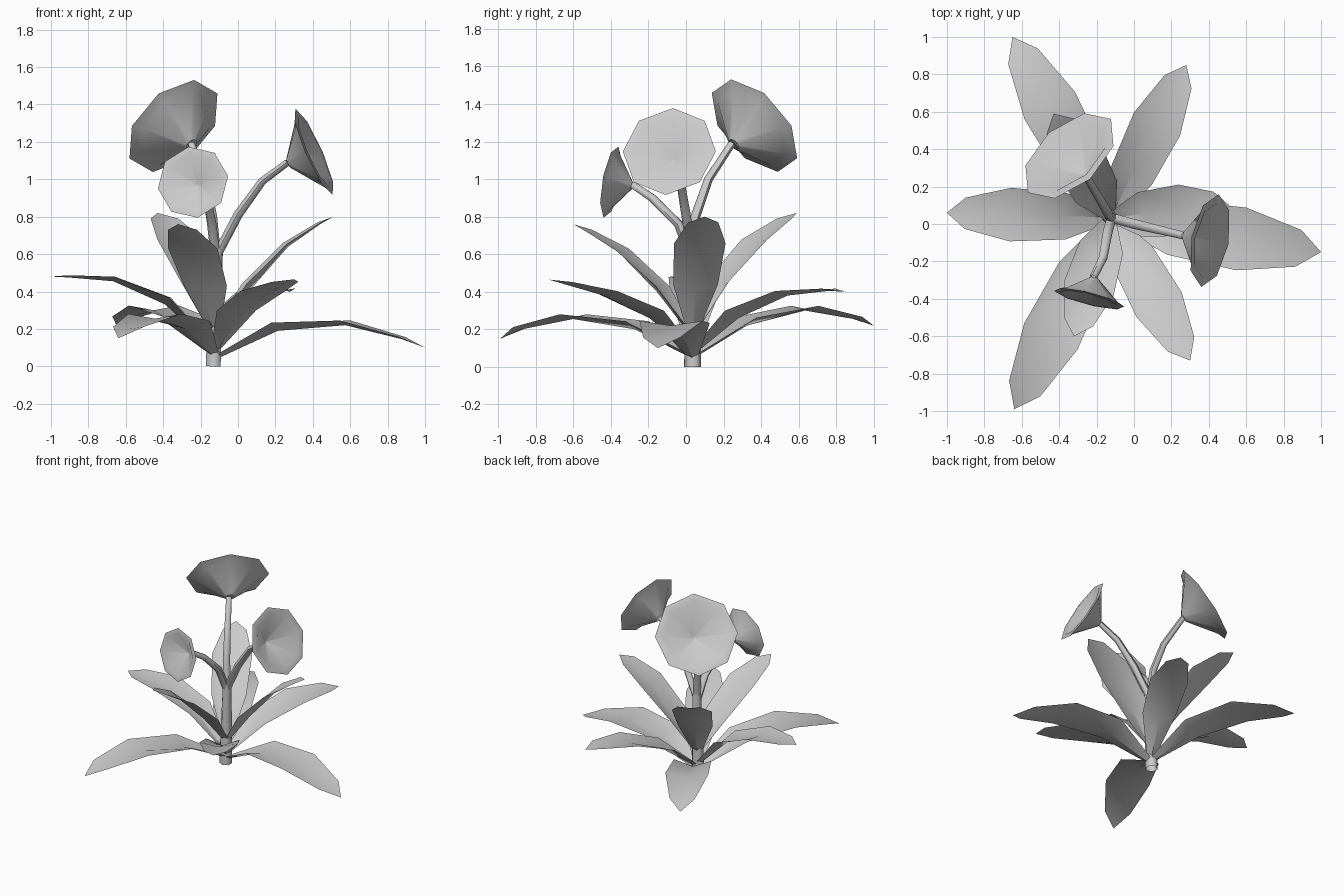
import bpy, bmesh, math
from mathutils import Vector

if "Cube" in bpy.data.objects:
    bpy.data.objects.remove(bpy.data.objects["Cube"])

ROOT = Vector((-0.125, 0.035, 0))


def finish(name, bm, angle=40):
    bmesh.ops.recalc_face_normals(bm, faces=bm.faces)
    me = bpy.data.meshes.new(name)
    bm.to_mesh(me)
    bm.free()
    ob = bpy.data.objects.new(name, me)
    bpy.context.collection.objects.link(ob)
    bpy.ops.object.select_all(action='DESELECT')
    bpy.context.view_layer.objects.active = ob
    ob.select_set(True)
    bpy.ops.object.shade_smooth_by_angle(angle=math.radians(angle))
    return ob


def loft(bm, rings):
    for a, b in zip(rings, rings[1:]):
        n = len(a)
        for i in range(n):
            j = (i + 1) % n
            bm.faces.new((a[i], a[j], b[j], b[i]))


def ring(bm, centre, axis, r, n, twist=0.0):
    q = Vector(axis).to_track_quat('Z', 'Y')
    return [bm.verts.new(Vector(centre) + q @ Vector((r * math.cos(t), r * math.sin(t), 0)))
            for t in (2 * math.pi * i / n + twist for i in range(n))]


def stem(name, pts, radii, n=6):
    bm = bmesh.new()
    pts = [Vector(p) for p in pts]
    rings = []
    for i, p in enumerate(pts):
        axis = pts[min(i + 1, len(pts) - 1)] - pts[max(i - 1, 0)]
        rings.append(ring(bm, p, axis, radii[i], n))
    loft(bm, rings)
    finish(name, bm, 60)


def flower(name, centre, axis, r, twist=0):
    # eight-sided trumpet: outer wall, rolled-back rim, inner cup
    bm = bmesh.new()
    axis = Vector(axis).normalized()
    prof = [(0.11, -0.63), (0.8, -0.11), (1.0, -0.03), (0.82, -0.02), (0.04, -0.55)]
    rings = [ring(bm, Vector(centre) + axis * h * r, axis, k * r, 8, math.radians(twist))
             for k, h in prof]
    loft(bm, rings)
    bm.faces.new(rings[-1])
    finish(name, bm, 50)


def leaf(name, tip, heights, width):
    # folded blade: centre spine with raised edges, blunt pointed tip
    bm = bmesh.new()
    out = Vector((tip[0], tip[1], 0)) - Vector((ROOT.x, ROOT.y, 0))
    side = Vector((-out.y, out.x, 0)).normalized()
    spine = [ROOT + out * s + Vector((0, 0, z))
             for s, z in zip((0.03, 0.3, 0.62, 0.89, 1.0), heights)]
    half = (0.24, 0.92, 1.06, 0.62)
    fold = (0.02, 0.045, 0.025, 0.012)
    rows = []
    for i in range(4):
        t = (spine[i + 1] - spine[max(i - 1, 0)]).normalized()
        up = t.cross(side)
        if up.z < 0:
            up = -up
        w = side * half[i] * width / 2
        rows.append([bm.verts.new(p) for p in
                     (spine[i] + w + up * fold[i], spine[i], spine[i] - w + up * fold[i])])
    for a, b in zip(rows, rows[1:]):
        for k in (0, 1):
            bm.faces.new((a[k], a[k + 1], b[k + 1], b[k]))
    end = bm.verts.new(spine[4])
    for k in (0, 1):
        bm.faces.new((rows[3][k], rows[3][k + 1], end))
    finish(name, bm, 35)


# Shared stalk and three branches
stem("main_stem", [(-0.132, 0.035, 0), (-0.125, 0.035, 0.3), (-0.115, 0.03, 0.64)],
     (0.045, 0.042, 0.034))
R = (0.026, 0.026, 0.023, 0.02)
stem("stem_back", [(-0.115, 0.03, 0.58), (-0.135, 0.05, 0.8), (-0.175, 0.12, 1.0),
                   (-0.25, 0.245, 1.19)], R)
stem("stem_right", [(-0.11, 0.03, 0.6), (0.0, 0.0, 0.81), (0.13, -0.03, 0.99),
                    (0.265, -0.062, 1.09)], R)
stem("stem_front", [(-0.12, 0.03, 0.58), (-0.14, -0.04, 0.76), (-0.165, -0.18, 0.9),
                    (-0.217, -0.285, 0.97)], R)

# Blooms
flower("flower_back", (-0.35, 0.37, 1.29), (-0.55, 0.62, 0.56), 0.297)
flower("flower_right", (0.413, -0.09, 1.15), (0.9, -0.17, 0.4), 0.252)
flower("flower_front", (-0.242, -0.405, 0.985), (-0.24, -0.95, 0.17), 0.195, 10)

# Leaves: tip position in plan, spine heights from root to tip, width
LEAVES = [
    ((-0.65, 1.00), (0.06, 0.22, 0.30, 0.255, 0.22), 0.29),
    ((0.28, 0.85), (0.08, 0.26, 0.38, 0.405, 0.40), 0.26),
    ((1.00, -0.15), (0.05, 0.19, 0.22, 0.145, 0.10), 0.32),
    ((0.30, -0.73), (0.08, 0.26, 0.38, 0.44, 0.465), 0.26),
    ((-0.64, -0.99), (0.06, 0.20, 0.255, 0.20, 0.15), 0.30),
    ((-1.00, 0.06), (0.10, 0.33, 0.455, 0.475, 0.48), 0.27),
    ((0.51, 0.10), (0.18, 0.41, 0.64, 0.76, 0.80), 0.26),
    ((-0.32, -0.60), (0.18, 0.40, 0.61, 0.72, 0.76), 0.26),
    ((-0.43, 0.59), (0.18, 0.43, 0.66, 0.78, 0.82), 0.27),
]
for i, (tip, heights, width) in enumerate(LEAVES):
    leaf(f"leaf_{i + 1}", tip, heights, width)
